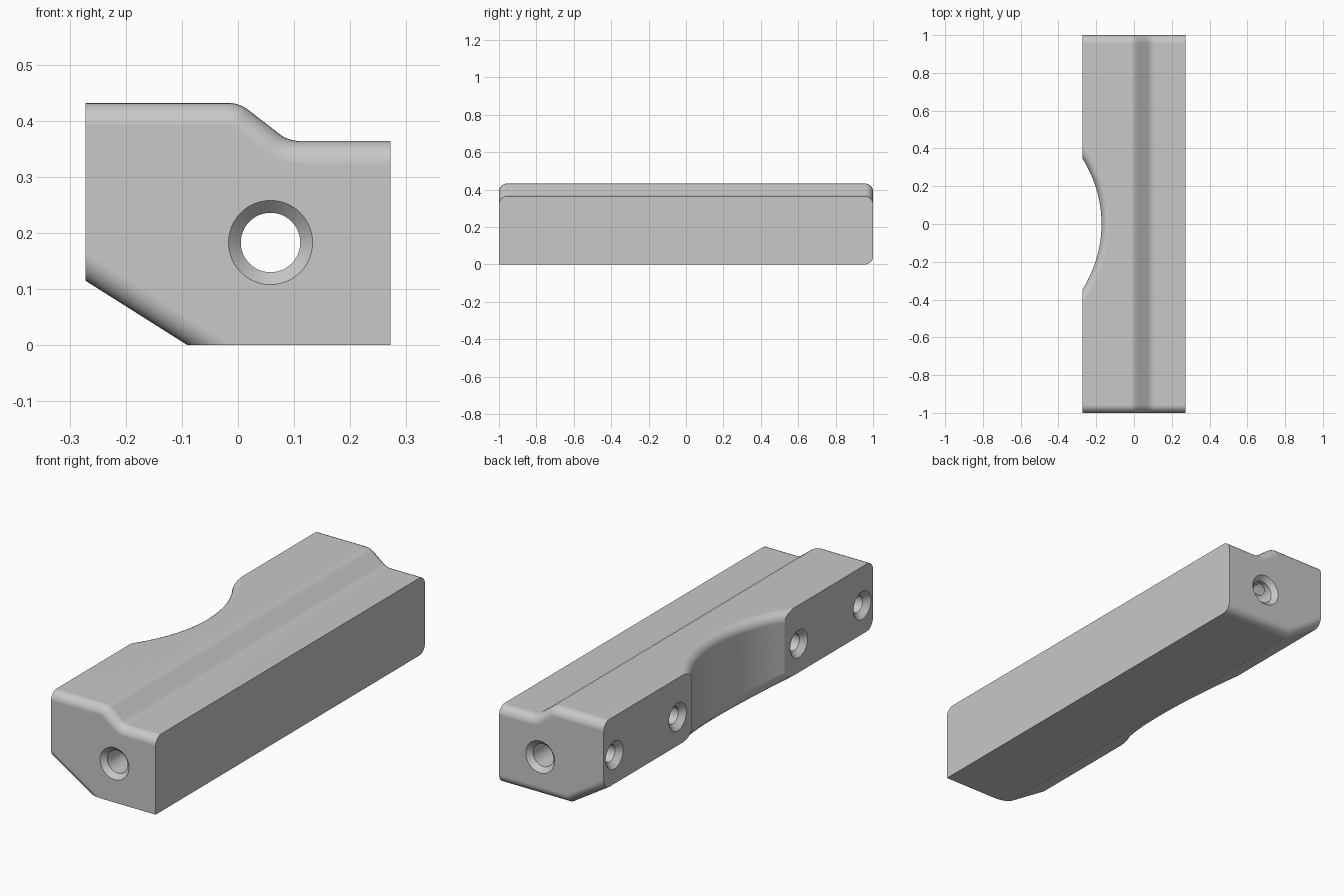
import bpy, bmesh
from math import pi, radians, hypot
from mathutils import Matrix, Vector

cube = bpy.data.objects.get("Cube")
if cube:
    bpy.data.objects.remove(cube, do_unlink=True)

SCOOP_X, SCOOP_R = -0.817, 0.645   # axis and radius of the side scoop
FILLET = 0.042

grey = bpy.data.materials.new("light grey")
grey.use_nodes = True
grey.diffuse_color = (0.58, 0.58, 0.58, 1)
grey.node_tree.nodes["Principled BSDF"].inputs["Base Color"].default_value = grey.diffuse_color


def make_object(name, bm):
    bmesh.ops.recalc_face_normals(bm, faces=bm.faces)
    mesh = bpy.data.meshes.new(name)
    bm.to_mesh(mesh)
    bm.free()
    obj = bpy.data.objects.new(name, mesh)
    bpy.context.collection.objects.link(obj)
    mesh.materials.append(grey)
    return obj


def lathe(name, profile, matrix, steps=48):
    """Closed solid from (radius, height) points turned about z, then placed."""
    bm = bmesh.new()
    verts = [bm.verts.new((r, 0, h)) for r, h in profile]
    edges = [bm.edges.new(pair) for pair in zip(verts, verts[1:])]
    bmesh.ops.spin(bm, geom=verts + edges, cent=(0, 0, 0), axis=(0, 0, 1),
                   angle=2 * pi, steps=steps)
    bmesh.ops.remove_doubles(bm, verts=bm.verts, dist=1e-5)
    bmesh.ops.transform(bm, matrix=matrix, verts=bm.verts)
    return make_object(name, bm)


def cut(target, cutter):
    mod = target.modifiers.new("cut", 'BOOLEAN')
    mod.operation, mod.solver, mod.object = 'DIFFERENCE', 'EXACT', cutter
    bpy.context.view_layer.objects.active = target
    bpy.ops.object.modifier_apply(modifier=mod.name)
    bpy.data.objects.remove(cutter, do_unlink=True)


# Body: stepped, chamfered profile extruded along y
profile = [(-0.272, 0.115), (-0.09, 0), (0.272, 0), (0.272, 0.364),
           (0.09, 0.364), (0.002, 0.432), (-0.272, 0.432)]
bm = bmesh.new()
face = bm.faces.new([bm.verts.new((x, -1, z)) for x, z in profile])
ext = bmesh.ops.extrude_face_region(bm, geom=[face])
bmesh.ops.translate(bm, vec=(0, 2, 0),
                    verts=[g for g in ext["geom"] if isinstance(g, bmesh.types.BMVert)])
bmesh.ops.recalc_face_normals(bm, faces=bm.faces)

# Soften the two bends of the step
bends = [e for e in bm.edges if abs(e.verts[0].co.y - e.verts[1].co.y) > 1
         and -0.05 < e.verts[0].co.x < 0.2 and e.verts[0].co.z > 0.3]
bmesh.ops.bevel(bm, geom=bends, offset=0.018, segments=5, profile=0.5, affect='EDGES')
body = make_object("block_body", bm)

# Scoop in the side
bm = bmesh.new()
bmesh.ops.create_cone(bm, cap_ends=True, segments=180, radius1=SCOOP_R, radius2=SCOOP_R, depth=2,
                      matrix=Matrix.Translation((SCOOP_X, 0, 0.2)) @ Matrix.Rotation(radians(1), 4, 'Z'))
cut(body, make_object("scoop_cutter", bm))


# Fillet the ends and the scoop where they meet the top and the underside
def is_wall(f):
    c = f.calc_center_median()
    on_scoop = abs(f.normal.z) < 0.1 and hypot(c.x - SCOOP_X, c.y) < SCOOP_R + 0.005
    return abs(f.normal.y) > 0.99 or on_scoop


def needs_fillet(e):
    if len(e.link_faces) != 2:
        return False
    for wall, other in (e.link_faces, tuple(e.link_faces)[::-1]):
        if is_wall(wall) and abs(other.normal.z) > 0.5:
            front_base = wall.normal.y < -0.99 and other.normal.z < -0.95
            return not front_base
    return False


bm = bmesh.new()
bm.from_mesh(body.data)
bmesh.ops.remove_doubles(bm, verts=bm.verts, dist=1e-5)
bm.normal_update()
bmesh.ops.bevel(bm, geom=[e for e in bm.edges if needs_fillet(e)], offset=FILLET,
                segments=6, profile=0.5, affect='EDGES', clamp_overlap=False)
bm.to_mesh(body.data)
bm.free()

# Countersunk bore through the whole length
bore = [(0, -1.01), (0.085, -1.01), (0.053, -0.978), (0.053, 0.978), (0.085, 1.01), (0, 1.01)]
cut(body, lathe("bore_cutter", bore,
                Matrix.Translation((0.058, 0, 0.183)) @ Matrix.Rotation(pi / 2, 4, 'X')))

# Four countersunk screw holes in the scooped side
screw = [(0, -0.01), (0.075, -0.01), (0.04, 0.025), (0.04, 0.33), (0, 0.33)]
for y in (-0.92, -0.45, 0.45, 0.92):
    cut(body, lathe("screw_cutter", screw,
                    Matrix.Translation((-0.272, y, 0.25)) @ Matrix.Rotation(pi / 2, 4, 'Y')))

# Smooth fillets, crisp edges
bpy.ops.object.select_all(action='DESELECT')
body.select_set(True)
bpy.context.view_layer.objects.active = body
bpy.ops.object.shade_smooth_by_angle(angle=radians(30))
normals = body.modifiers.new("weighted_normals", 'WEIGHTED_NORMAL')
normals.keep_sharp = True
